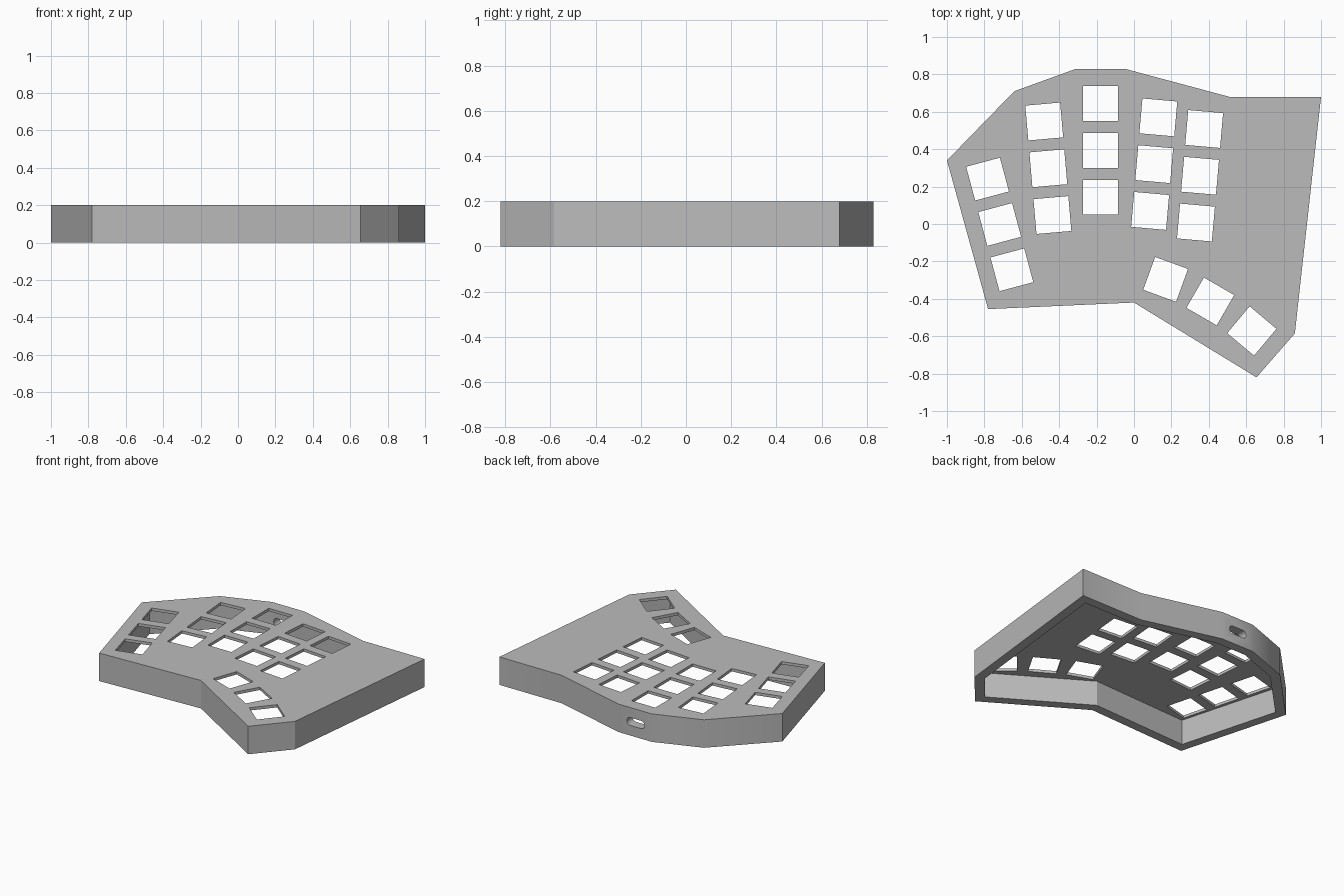
import bpy, bmesh, math
from mathutils import Vector, Matrix

HEIGHT, WALL, PLATE, KEY = 0.2, 0.066, 0.02, 0.187

cube = bpy.data.objects.get("Cube")
if cube:
    bpy.data.objects.remove(cube, do_unlink=True)

grey = bpy.data.materials.new("case_grey")
grey.use_nodes = True
colour = (0.5, 0.5, 0.5, 1)
grey.diffuse_color = colour
grey.node_tree.nodes["Principled BSDF"].inputs["Base Color"].default_value = colour


def prism(bm, points, z0, z1, matrix=Matrix()):
    """Extrude a closed 2D profile between two heights."""
    face = bm.faces.new([bm.verts.new((p[0], p[1], z0)) for p in points])
    new = bmesh.ops.extrude_face_region(bm, geom=[face])["geom"]
    top = [v for v in new if isinstance(v, bmesh.types.BMVert)]
    bmesh.ops.translate(bm, verts=top, vec=(0, 0, z1 - z0))
    bmesh.ops.transform(bm, matrix=matrix, verts=list({*face.verts, *top}))


def finish(bm, name):
    bmesh.ops.recalc_face_normals(bm, faces=bm.faces)
    mesh = bpy.data.meshes.new(name)
    bm.to_mesh(mesh)
    bm.free()
    obj = bpy.data.objects.new(name, mesh)
    bpy.context.collection.objects.link(obj)
    mesh.materials.append(grey)
    return obj


def inset(points, t):
    """Offset a clockwise outline inwards with mitred corners."""
    result = []
    for i, p in enumerate(points):
        p = Vector(p)
        a = (p - Vector(points[i - 1])).normalized()
        b = (Vector(points[(i + 1) % len(points)]) - p).normalized()
        na, nb = Vector((a.y, -a.x)), Vector((b.y, -b.x))
        result.append(p + (na + nb) * t / (1 + na.dot(nb)))
    return result


# Case body
outline = [(-1, 0.34), (-0.64, 0.71), (-0.31, 0.83), (-0.05, 0.83), (0.51, 0.68),
           (1, 0.68), (0.86, -0.585), (0.655, -0.82), (0, -0.42), (-0.78, -0.455)]
bm = bmesh.new()
prism(bm, outline, 0, HEIGHT)
case = finish(bm, "keyboard_case")

# Hollow underside
bm = bmesh.new()
prism(bm, inset(outline, WALL), -0.1, HEIGHT - PLATE)
cavity = finish(bm, "cavity_cutter")

# Key openings: columns given by top key centre and tilt, then the thumb keys
columns = [(-0.783, 0.24, 15), (-0.48, 0.548, 5), (-0.18, 0.645, 0),
           (0.13, 0.57, -5), (0.375, 0.508, -5)]
keys = [(0.169, -0.296, -20), (0.408, -0.414, -30), (0.63, -0.572, -40)]
for x, y, tilt in columns:
    a = math.radians(tilt)
    keys += [(x + math.sin(a) * 0.251 * r, y - math.cos(a) * 0.251 * r, tilt)
             for r in range(3)]
h = KEY / 2
bm = bmesh.new()
for x, y, tilt in keys:
    prism(bm, [(-h, -h), (h, -h), (h, h), (-h, h)], 0.1, 0.3,
          Matrix.Translation((x, y, 0)) @ Matrix.Rotation(math.radians(tilt), 4, "Z"))
key_holes = finish(bm, "key_cutter")

# Rounded cable slot in the back wall
slot_r, slot_half = 0.028, 0.042
slot = []
for side, start in ((1, -90), (-1, 90)):
    for i in range(13):
        a = math.radians(start + i * 15)
        slot.append((side * slot_half + slot_r * math.cos(a), slot_r * math.sin(a)))
bm = bmesh.new()
prism(bm, slot, -0.1, 0.1,
      Matrix.Translation((-0.183, 0.8, 0.1)) @ Matrix.Rotation(math.pi / 2, 4, "X"))
cable_slot = finish(bm, "slot_cutter")

# Cut the case and remove the cutters
bpy.context.view_layer.objects.active = case
for cutter in (cavity, key_holes, cable_slot):
    cutter.hide_render = True
    mod = case.modifiers.new(cutter.name, "BOOLEAN")
    mod.operation, mod.solver, mod.object = "DIFFERENCE", "EXACT", cutter
    bpy.ops.object.modifier_apply(modifier=mod.name)
    bpy.data.objects.remove(cutter, do_unlink=True)

for obj in bpy.context.selected_objects:
    obj.select_set(False)
case.select_set(True)
bpy.ops.object.shade_smooth_by_angle(angle=math.radians(30))
